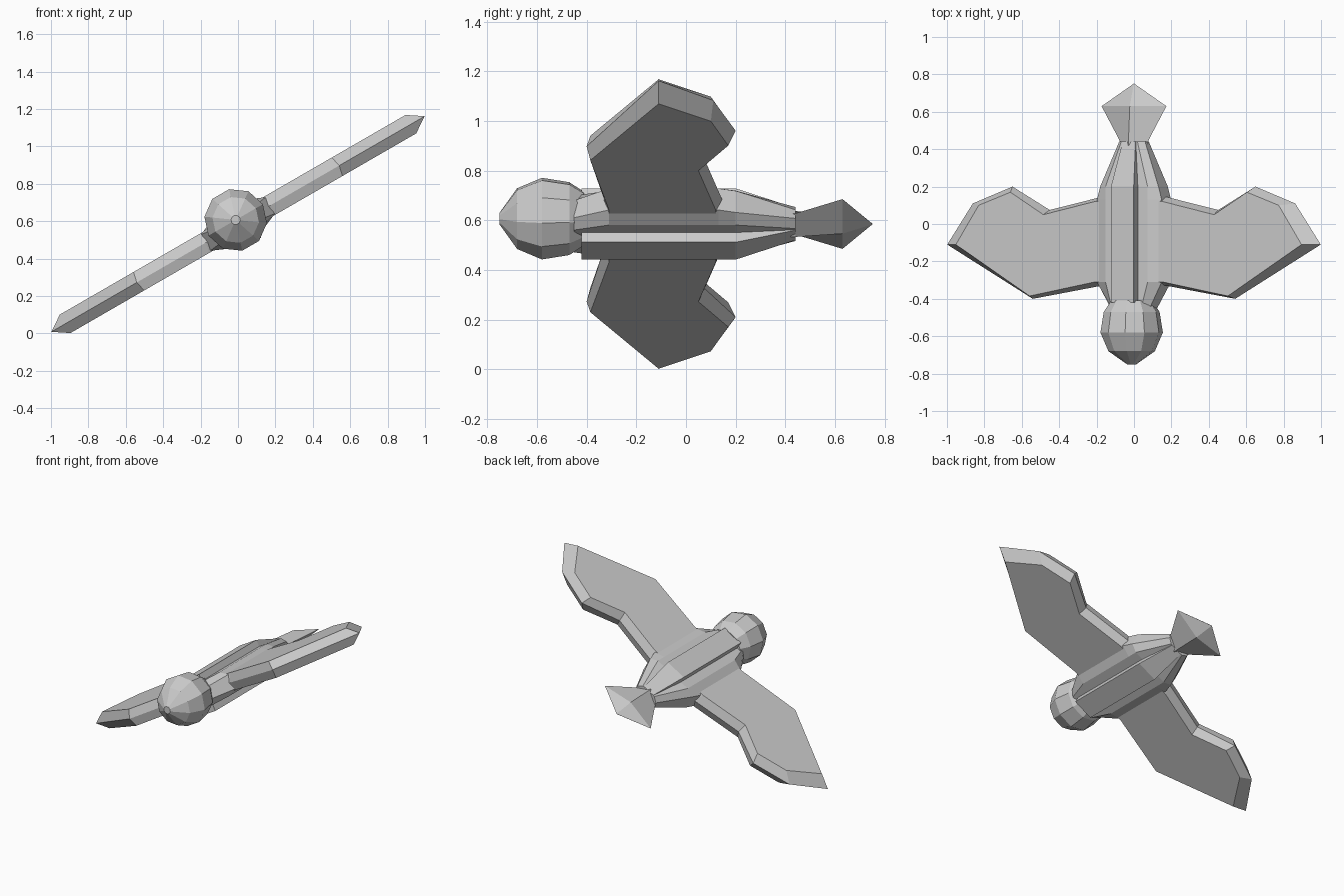
import bpy, bmesh, math
from mathutils import Matrix

cube = bpy.data.objects.get("Cube")
if cube:
    bpy.data.objects.remove(cube)

grey = bpy.data.materials.new("plain grey")
grey.use_nodes = True
grey.diffuse_color = (0.6, 0.6, 0.6, 1)
grey.node_tree.nodes["Principled BSDF"].inputs["Base Color"].default_value = (0.6, 0.6, 0.6, 1)

# The whole bird banks with its left wing raised
BANK = Matrix.Translation((0, 0, 0.585)) @ Matrix.Rotation(math.radians(-30), 4, 'Y')


def finish(name, bm):
    bmesh.ops.recalc_face_normals(bm, faces=bm.faces)
    mesh = bpy.data.meshes.new(name)
    bm.to_mesh(mesh)
    bm.free()
    mesh.materials.append(grey)
    obj = bpy.data.objects.new(name, mesh)
    obj.matrix_world = BANK
    bpy.context.collection.objects.link(obj)
    return obj


def loft(name, sections):
    """Skin closed sections, each given as (y, [(x, z), ...])."""
    bm = bmesh.new()
    rings = [[bm.verts.new((x, y, z)) for x, z in pts] for y, pts in sections]
    for a, b in zip(rings, rings[1:]):
        for i in range(len(a)):
            j = (i + 1) % len(a)
            bm.faces.new((a[i], a[j], b[j], b[i]))
    bm.faces.new(rings[0])
    bm.faces.new(rings[-1])
    return finish(name, bm)


def box(w, h):
    return [(w, -h), (w, h), (-w, h), (-w, -h)]


def hull(w, edge, top, h):
    right = [(top, -h), (w, -edge), (w, edge), (top, h)]
    return right + [(-x, -z) for x, z in right]


def circle(r, z, n=10):
    return [(r * math.cos(math.tau * i / n), z + r * math.sin(math.tau * i / n)) for i in range(n)]


def diamond(w, h):
    return [(w, 0), (0, h), (-w, 0), (0, -h)]


# Body: broad shoulders with a raised back and belly ridge
loft("body", [(-0.45, hull(0.12, 0.04, 0.09, 0.08)),
              (-0.31, hull(0.2, 0.05, 0.13, 0.08)),
              (0.13, hull(0.2, 0.05, 0.13, 0.08)),
              (0.2, hull(0.18, 0.05, 0.13, 0.08)),
              (0.44, hull(0.08, 0.02, 0.05, 0.05))])
loft("back_and_belly_ridge", [(-0.42, box(0.07, 0.125)),
                              (0.2, box(0.07, 0.125)),
                              (0.44, box(0.04, 0.052))])

# Head with a blunt beak tip
loft("head", [(y, circle(r, 0.025)) for y, r in
              [(-0.75, 0.025), (-0.68, 0.125), (-0.58, 0.168), (-0.47, 0.15), (-0.41, 0.11)]])

# Fan tail
loft("tail", [(0.42, diamond(0.085, 0.06)), (0.44, diamond(0.085, 0.06)),
              (0.63, diamond(0.2, 0.045)), (0.75, diamond(0.002, 0.002))])

# Wings: sharp rim between two flat plates
rim = [(0, -0.33), (0.2, -0.33), (0.625, -0.4), (1.153, -0.11), (0.995, 0.11),
       (0.75, 0.2), (0.52, 0.075), (0.2, 0.145), (0, 0.145)]
plate = [(0, -0.31), (0.21, -0.31), (0.612, -0.385), (1.067, -0.11), (0.926, 0.1),
         (0.73, 0.17), (0.527, 0.05), (0.21, 0.12), (0, 0.12)]
bm = bmesh.new()
edge = [bm.verts.new((x, y, 0)) for x, y in rim]
for z in (-0.057, 0.057):
    flat = [bm.verts.new((x, y, z)) for x, y in plate]
    bm.faces.new(flat)
    for i in range(len(rim) - 1):
        bm.faces.new((edge[i], edge[i + 1], flat[i + 1], flat[i]))
wings = finish("wings", bm)
wings.modifiers.new("mirror", 'MIRROR')
